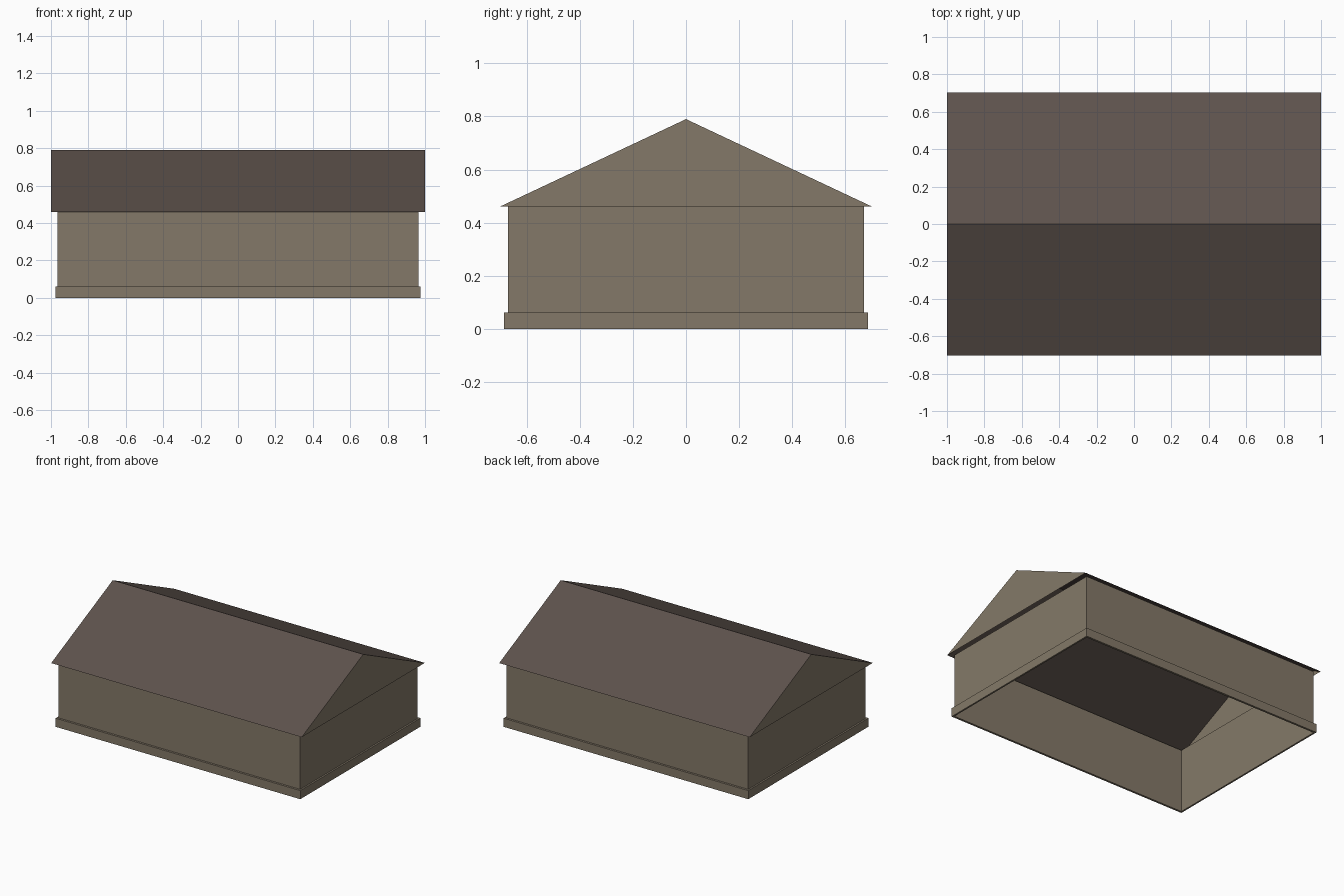
import bpy

if "Cube" in bpy.data.objects:
    bpy.data.objects.remove(bpy.data.objects["Cube"], do_unlink=True)


def make_material(name, srgb):
    color = [(c / 255 / 1.055 + 0.052) ** 2.4 for c in srgb] + [1]
    mat = bpy.data.materials.new(name)
    mat.use_nodes = True
    mat.diffuse_color = color
    mat.node_tree.nodes["Principled BSDF"].inputs["Base Color"].default_value = color
    return mat


stone = make_material("tan wall", (132, 121, 104))
tile = make_material("dark brown roof", (93, 82, 76))


def make_object(name, verts, faces, mat):
    mesh = bpy.data.meshes.new(name)
    mesh.from_pydata(verts, [], faces)
    mesh.materials.append(mat)
    obj = bpy.data.objects.new(name, mesh)
    bpy.context.collection.objects.link(obj)
    return obj


def rect(x, y, z):
    return [(-x, -y, z), (x, -y, z), (x, y, z), (-x, y, z)]


def loft(name, loops, mat):
    """Join successive rectangular loops with quads, leaving the ends open."""
    verts = [v for loop in loops for v in loop]
    faces = [(4 * r + i, 4 * r + (i + 1) % 4, 4 * r + 4 + (i + 1) % 4, 4 * r + 4 + i)
             for r in range(len(loops) - 1) for i in range(4)]
    return make_object(name, verts, faces, mat)


WALL_X, WALL_Y = 0.965, 0.67
BASE_X, BASE_Y, BASE_TOP = 0.977, 0.685, 0.062
ROOF_X, ROOF_Y, EAVE, RIDGE = 1.0, 0.702, 0.46, 0.79

# Walls: an open shell without floor or ceiling
loft("walls", [rect(WALL_X, WALL_Y, 0), rect(WALL_X, WALL_Y, EAVE)], stone)

# Plinth: narrow step around the foot of the walls
loft("plinth", [rect(WALL_X, WALL_Y, 0), rect(BASE_X, BASE_Y, 0),
                rect(BASE_X, BASE_Y, BASE_TOP), rect(WALL_X, WALL_Y, BASE_TOP)], stone)

# Roof: two thin slopes meeting at the ridge
profile = [(-ROOF_Y, EAVE), (0, RIDGE), (ROOF_Y, EAVE)]
ends = [[(x, y, z) for y, z in profile] for x in (-ROOF_X, ROOF_X)]
make_object("roof", ends[0] + ends[1], [(0, 3, 4, 1), (1, 4, 5, 2)], tile)

# Gables: triangles closing the roof ends
make_object("right_gable", ends[0], [(0, 1, 2)], stone)
make_object("left_gable", ends[1], [(0, 2, 1)], stone)
